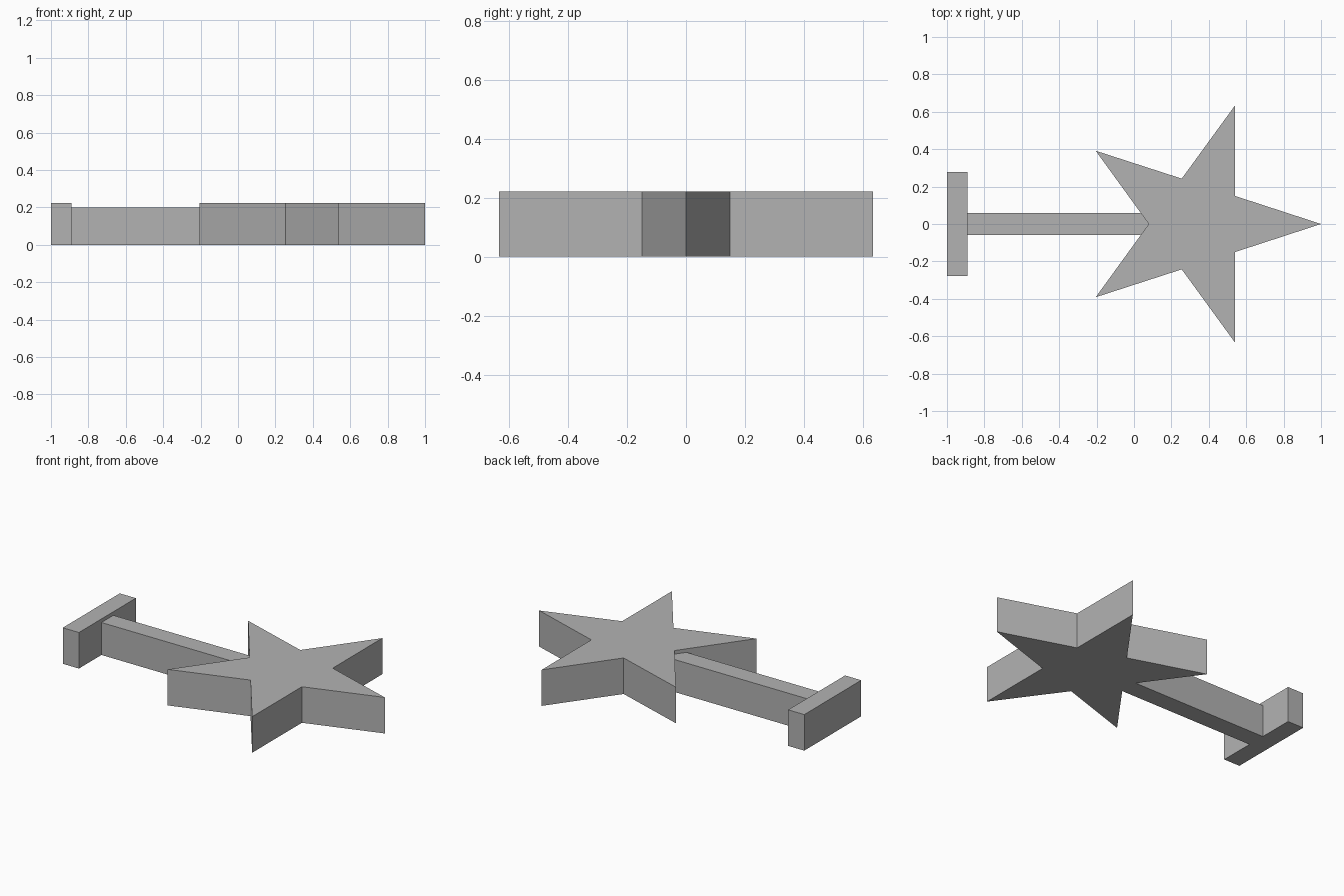
import bpy
import bmesh
import math

cube = bpy.data.objects.get("Cube")
if cube:
    bpy.data.objects.remove(cube, do_unlink=True)

# Single flat grey
grey = bpy.data.materials.new("plain_grey")
grey.use_nodes = True
GREY = (0.45, 0.45, 0.45, 1)
grey.diffuse_color = GREY
grey.node_tree.nodes["Principled BSDF"].inputs["Base Color"].default_value = GREY


def prism(name, outline, height):
    """Extrude a flat outline upward from the ground."""
    bm = bmesh.new()
    face = bm.faces.new([bm.verts.new((x, y, 0)) for x, y in outline])
    top = bmesh.ops.extrude_face_region(bm, geom=[face], use_keep_orig=True)["geom"]
    bmesh.ops.translate(bm, vec=(0, 0, height),
                        verts=[v for v in top if isinstance(v, bmesh.types.BMVert)])
    bmesh.ops.recalc_face_normals(bm, faces=bm.faces)
    mesh = bpy.data.meshes.new(name)
    bm.to_mesh(mesh)
    bm.free()
    mesh.materials.append(grey)
    obj = bpy.data.objects.new(name, mesh)
    bpy.context.collection.objects.link(obj)
    return obj


def rectangle(x0, x1, half_width):
    return [(x0, -half_width), (x1, -half_width), (x1, half_width), (x0, half_width)]


# Five-pointed star head, one tip along +x
CENTRE, OUTER, INNER = 0.334, 0.666, 0.255
star = []
for i in range(10):
    radius = INNER if i % 2 else OUTER
    angle = i * math.pi / 5
    star.append((CENTRE + radius * math.cos(angle), radius * math.sin(angle)))
prism("star_head", star, 0.222)

# Shaft running into the star's notch, and the end crossbar
prism("shaft", rectangle(-0.89, CENTRE - INNER, 0.058), 0.2)
prism("crossbar", rectangle(-1.0, -0.89, 0.277), 0.222)
